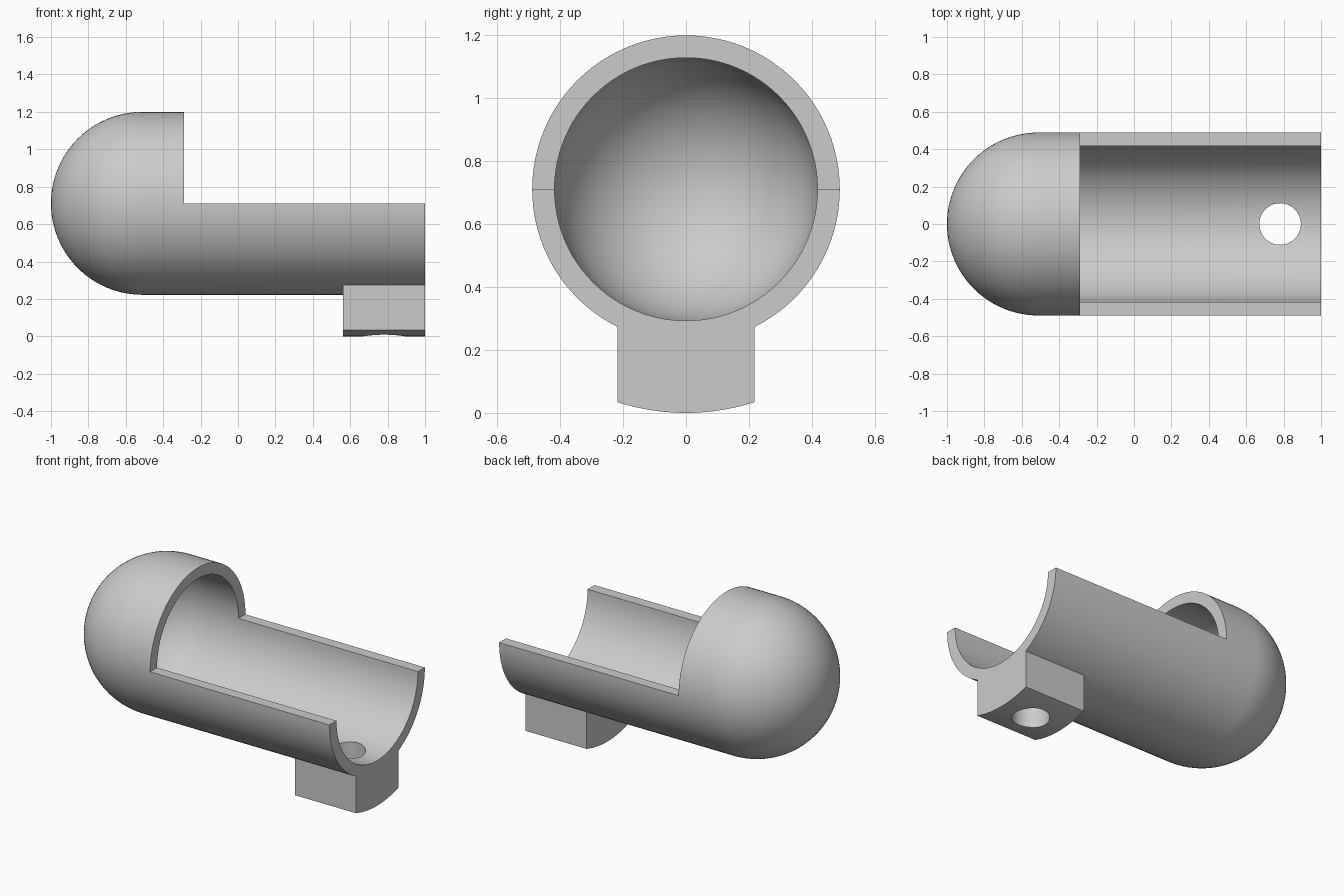
import bpy, bmesh
from math import sin, cos, pi, asin
from mathutils import Matrix, Vector

if "Cube" in bpy.data.objects:
    bpy.data.objects.remove(bpy.data.objects["Cube"], do_unlink=True)

R_OUT, R_IN, AXIS_Z = 0.489, 0.418, 0.711
DOME_X, END_X, HOOD_X = -0.511, 1.0, -0.289
BLOCK_X, BLOCK_W = 0.562, 0.218
HOLE_X, HOLE_R = 0.781, 0.111

grey = bpy.data.materials.new("plain grey")
grey.use_nodes = True
colour = (0.6, 0.6, 0.6, 1)
grey.diffuse_color = colour
grey.node_tree.nodes["Principled BSDF"].inputs["Base Color"].default_value = colour


def make_object(name, bm):
    bmesh.ops.recalc_face_normals(bm, faces=bm.faces)
    mesh = bpy.data.meshes.new(name)
    bm.to_mesh(mesh)
    bm.free()
    mesh.materials.append(grey)
    obj = bpy.data.objects.new(name, mesh)
    bpy.context.collection.objects.link(obj)
    return obj


def select(obj):
    bpy.ops.object.select_all(action='DESELECT')
    obj.select_set(True)
    bpy.context.view_layer.objects.active = obj


def cut(obj, cutter):
    cutter.hide_render = True
    select(obj)
    mod = obj.modifiers.new("cut", 'BOOLEAN')
    mod.operation, mod.solver, mod.object = 'DIFFERENCE', 'EXACT', cutter
    bpy.ops.object.modifier_apply(modifier=mod.name)


def arc(radius, start, end, steps):
    angles = [start + (end - start) * i / steps for i in range(steps + 1)]
    return [(radius * cos(a), radius * sin(a)) for a in angles]


# Hollow tube with a domed end: closed wall profile spun about the x axis
outer = [(DOME_X + x, r) for x, r in arc(R_OUT, pi, pi / 2, 24)]
inner = [(DOME_X + x, r) for x, r in arc(R_IN, pi / 2, pi, 24)]
profile = outer + [(END_X, R_OUT), (END_X, R_IN)] + inner
bm = bmesh.new()
verts = [bm.verts.new((x, 0, AXIS_Z + r)) for x, r in profile]
edges = [bm.edges.new(pair) for pair in zip(verts, verts[1:])]
bmesh.ops.spin(bm, geom=verts + edges, cent=(0, 0, AXIS_Z), axis=(1, 0, 0),
               angle=2 * pi, steps=96, use_merge=True)
bmesh.ops.remove_doubles(bm, verts=bm.verts, dist=0.0001)
shell = make_object("domed_trough", bm)

# Mounting block: curved underside and a top that hugs the tube
bm = bmesh.new()


def block_arc(radius, sign):
    half = asin(BLOCK_W / radius)
    return arc(radius, -pi / 2 - sign * half, -pi / 2 + sign * half, 20)


section = block_arc(AXIS_Z, 1) + block_arc(R_OUT - 0.002, -1)
face = bm.faces.new([bm.verts.new((BLOCK_X, y, AXIS_Z + z)) for y, z in section])
ext = bmesh.ops.extrude_face_region(bm, geom=[face])["geom"]
bmesh.ops.translate(bm, vec=Vector((END_X - BLOCK_X, 0, 0)),
                    verts=[v for v in ext if isinstance(v, bmesh.types.BMVert)])
block = make_object("mounting_block", bm)

# Cutters: open upper half of the tube, and the vertical screw hole
bm = bmesh.new()
bmesh.ops.create_cube(bm, size=2, matrix=Matrix.Translation((HOOD_X + 1, 0, AXIS_Z + 1)))
opening = make_object("opening_cutter", bm)
bm = bmesh.new()
bmesh.ops.create_cone(bm, cap_ends=True, segments=64, radius1=HOLE_R, radius2=HOLE_R,
                      depth=1, matrix=Matrix.Translation((HOLE_X, 0, 0)))
hole = make_object("hole_cutter", bm)

cut(shell, opening)
cut(shell, hole)
cut(block, hole)
for cutter in (opening, hole):
    bpy.data.objects.remove(cutter, do_unlink=True)

for obj in (shell, block):
    select(obj)
    bpy.ops.object.shade_smooth_by_angle(angle=pi / 6)
